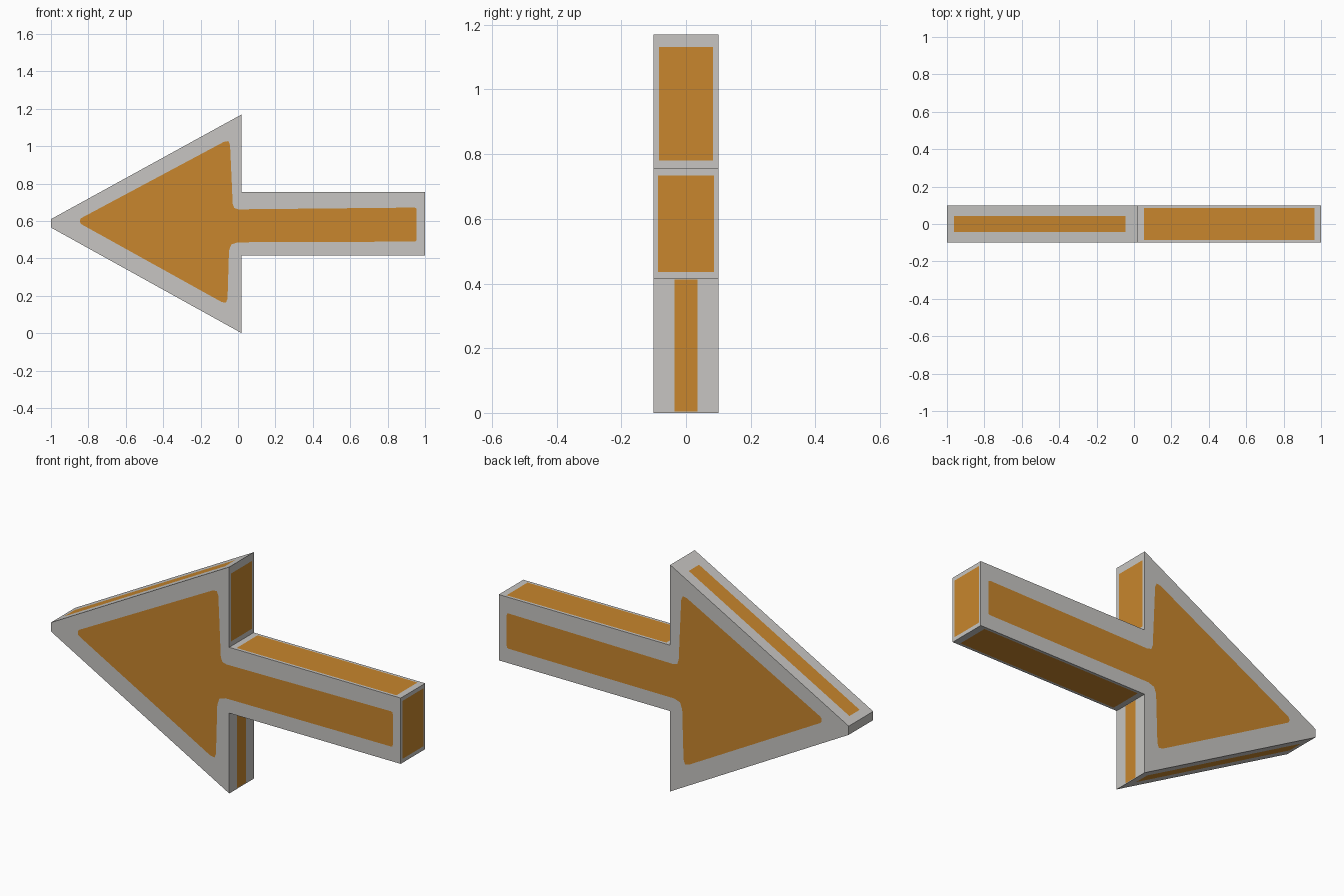
import bpy, bmesh
from mathutils import Vector

if "Cube" in bpy.data.objects:
    bpy.data.objects.remove(bpy.data.objects["Cube"])

HALF = 0.1  # half the sign's thickness


def material(name, rgb):
    m = bpy.data.materials.new(name)
    m.diffuse_color = (*rgb, 1)
    m.use_nodes = True
    m.node_tree.nodes["Principled BSDF"].inputs["Base Color"].default_value = m.diffuse_color
    return m


# Outline of the arrow (x, z), counter-clockwise seen from the front
outline = [Vector(p) for p in (
    (-1, 0.61), (-1, 0.565), (0.02, 0), (0.02, 0.415),
    (1, 0.415), (1, 0.755), (0.02, 0.755), (0.02, 1.17))]

# Orange field on the large faces, one corner per outline corner
field = [Vector(p) for p in (
    (-0.845, 0.612), (-0.845, 0.587), (-0.057, 0.15), (-0.047, 0.486),
    (0.955, 0.49), (0.955, 0.672), (-0.027, 0.662), (-0.044, 1.04))]
radii = (0.01, 0.01, 0.035, 0.045, 0.012, 0.012, 0.03, 0.035)

# Orange panel on each rim face: start and end along the edge, half width
rim_panels = (None, (0.036, 0.936, 0.04), (0.01, 0.995, 0.035),
              (0.03, 0.965, 0.086), (0.06, 0.94, 0.087),
              (0.035, 0.967, 0.086), (0.06, 0.905, 0.084),
              (0.064, 0.964, 0.042))


def rounded(i):
    """Corner i of the field as a short three-point curve."""
    c, r = field[i], radii[i]
    a = c + (field[i - 1] - c).normalized() * r
    b = c + (field[(i + 1) % 8] - c).normalized() * r
    return [a, (a + 2 * c + b) / 4, b]


bm = bmesh.new()


def face(points, colour):
    f = bm.faces.new([bm.verts.new(p) for p in points])
    f.material_index = colour


# Front and back: orange field with a grey border
corners = [rounded(i) for i in range(8)]
for y in (-HALF, HALF):
    def flat(points, colour):
        pts = [(p.x, y, p.y) for p in points]
        face(pts if y < 0 else pts[::-1], colour)

    flat([p for c in corners for p in c], 1)
    for i in range(8):
        j = (i + 1) % 8
        a, m, b = corners[i]
        flat([outline[i], m, a], 0)
        flat([outline[i], b, m], 0)
        flat([outline[i], outline[j], corners[j][0], b], 0)

# Rim: one strip per outline edge, with its inset orange panel
for i, panel in enumerate(rim_panels):
    a, b = outline[i], outline[(i + 1) % 8]

    def rect(t0, t1, h):
        p, q = a.lerp(b, t0), a.lerp(b, t1)
        return [(p.x, -h, p.y), (p.x, h, p.y), (q.x, h, q.y), (q.x, -h, q.y)]

    outer = rect(0, 1, HALF)
    if panel is None:
        face(outer, 0)
        continue
    inner = rect(*panel)
    face(inner, 1)
    for k in range(4):
        n = (k + 1) % 4
        face([outer[k], outer[n], inner[n], inner[k]], 0)

bmesh.ops.remove_doubles(bm, verts=bm.verts, dist=1e-5)
mesh = bpy.data.meshes.new("arrow_sign")
bm.to_mesh(mesh)
bm.free()
mesh.materials.append(material("pale grey border", (0.57, 0.56, 0.54)))
mesh.materials.append(material("orange panel", (0.58, 0.24, 0.026)))
arrow = bpy.data.objects.new("arrow_sign", mesh)
bpy.context.collection.objects.link(arrow)
